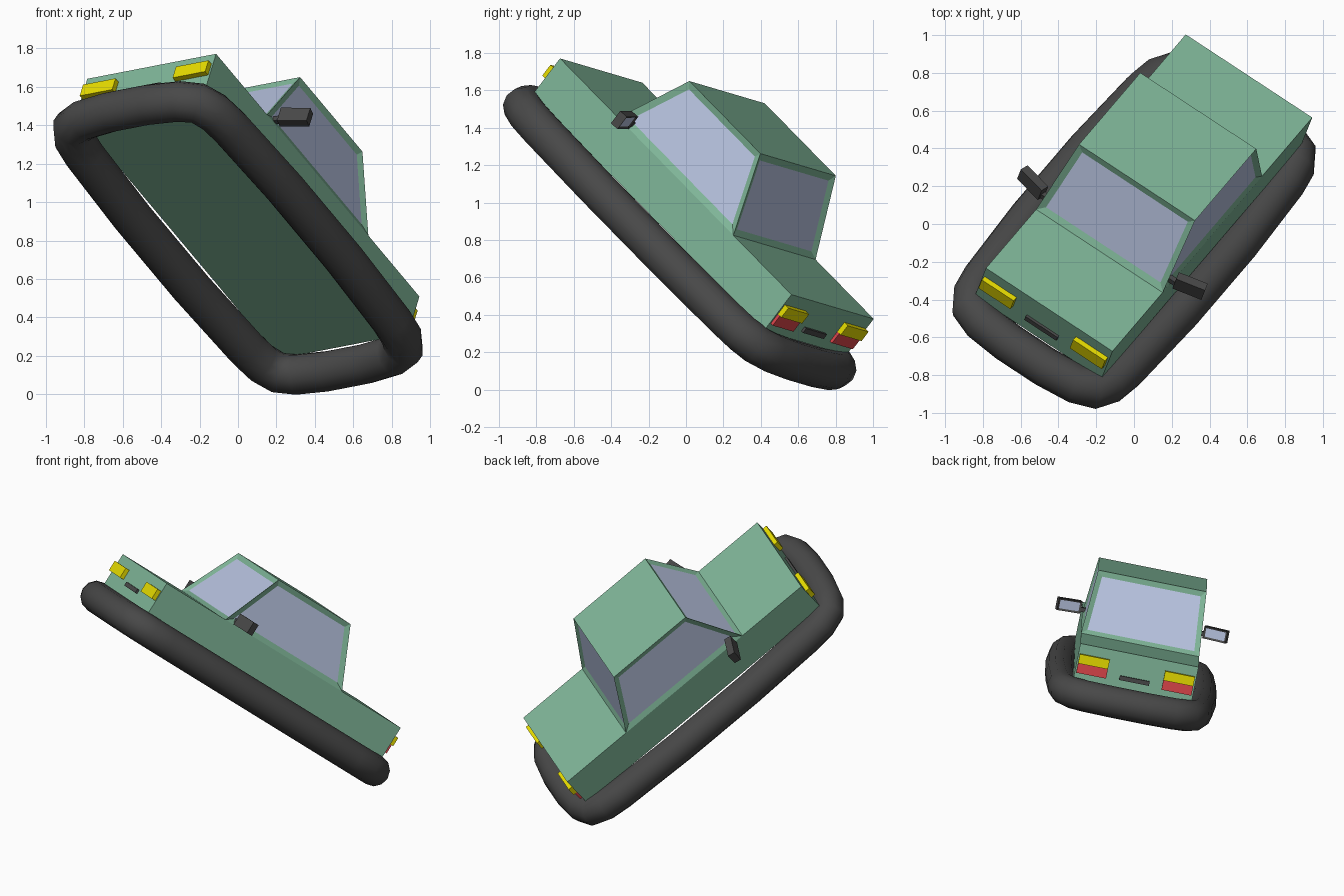
import bpy, bmesh, math
from mathutils import Matrix, Vector

if "Cube" in bpy.data.objects:
    bpy.data.objects.remove(bpy.data.objects["Cube"])

# Tilted frame of the whole vehicle: X = its right, Y = its rear, Z = its up
X = Vector((0.825, -0.542, 0.16)).normalized()
Y = Vector((0.519, 0.597, -0.612))
Y = (Y - X * Y.dot(X)).normalized()
Z = X.cross(Y)
FRAME = Matrix.Translation((0.08, 0.165, 1.075)) @ Matrix((X, Y, Z)).transposed().to_4x4()


def material(name, rgb):
    m = bpy.data.materials.new(name)
    m.diffuse_color = (*rgb, 1)
    m.use_nodes = True
    m.node_tree.nodes["Principled BSDF"].inputs["Base Color"].default_value = m.diffuse_color
    return m


GREEN = material("green_paint", (0.21, 0.46, 0.31))
GLASS = material("glass", (0.48, 0.55, 0.75))
RUBBER = material("rubber", (0.065, 0.065, 0.065))
YELLOW = material("yellow_lens", (0.8, 0.72, 0.0))
RED = material("red_lens", (0.72, 0.06, 0.07))


def finish(name, bm, mats, local=Matrix()):
    me = bpy.data.meshes.new(name)
    bmesh.ops.recalc_face_normals(bm, faces=bm.faces)
    bm.to_mesh(me)
    bm.free()
    for m in mats:
        me.materials.append(m)
    ob = bpy.data.objects.new(name, me)
    bpy.context.collection.objects.link(ob)
    ob.matrix_world = FRAME @ local
    return ob


def cube(size, center=(0, 0, 0)):
    bm = bmesh.new()
    bmesh.ops.create_cube(bm, size=1)
    bmesh.ops.scale(bm, vec=size, verts=bm.verts)
    bmesh.ops.translate(bm, vec=center, verts=bm.verts)
    bm.normal_update()
    return bm


def glaze(bm, faces, border, depth):
    """Inset faces into recessed panes using material slot 1."""
    bmesh.ops.inset_individual(bm, faces=faces, thickness=border, depth=-depth,
                               use_even_offset=True)
    for f in faces:
        f.material_index = 1


# Hull
finish("hull", cube((0.812, 2.06, 0.25), (0, 0, -0.125)), [GREEN])

# Cabin: tapered box with four recessed windows
bm = cube((0.812, 1.025, 0.416), (0, 0, 0.208))
for v in bm.verts:
    if v.co.z > 0.1:
        v.co.x *= 0.372 / 0.406
        v.co.y *= 0.316 / 0.5125
bm.normal_update()
glaze(bm, [f for f in bm.faces if abs(f.normal.z) < 0.9], 0.036, 0.014)
bmesh.ops.delete(bm, geom=[f for f in bm.faces if f.normal.z < -0.9], context='FACES_ONLY')
finish("cabin", bm, [GREEN, GLASS])

# Inflated ring around the bottom: quarter outline mirrored into a closed path
quarter = [(0.48, 0.3), (0.458, 0.82), (0.44, 0.95), (0.395, 1.04), (0.3, 1.08), (0.12, 1.1)]
half = quarter + [(-x, y) for x, y in reversed(quarter)]
loop = half + [(-x, -y) for x, y in half]
cu = bpy.data.curves.new("float_ring", 'CURVE')
cu.dimensions = '3D'
cu.bevel_depth = 0.107
cu.bevel_resolution = 4
sp = cu.splines.new('POLY')
sp.points.add(len(loop) - 1)
for p, (x, y) in zip(sp.points, loop):
    p.co = (x, y, -0.338, 1)
sp.use_cyclic_u = True
cu.materials.append(RUBBER)
ring = bpy.data.objects.new("float_ring", cu)
bpy.context.collection.objects.link(ring)
ring.matrix_world = FRAME
bpy.context.view_layer.objects.active = ring
ring.select_set(True)
bpy.ops.object.convert(target='MESH')
bpy.ops.object.shade_smooth_by_angle(angle=math.radians(50))

# Lamps and mirrors, once per side
for side, s in (("right", 1), ("left", -1)):
    x = s * 0.293
    finish(side + "_headlight", cube((0.205, 0.05, 0.075), (x, -1.035, -0.103)), [YELLOW])
    finish(side + "_upper_tail_light", cube((0.205, 0.05, 0.064), (x, 1.035, -0.1)), [YELLOW])
    finish(side + "_lower_tail_light", cube((0.205, 0.035, 0.066), (x, 1.03, -0.165)), [RED])

    turn = Matrix.Translation((s * 0.505, -0.41, 0.045)) @ Matrix.Rotation(s * math.radians(15), 4, 'Z')
    bm = cube((0.165, 0.05, 0.085))
    glaze(bm, [f for f in bm.faces if f.normal.y > 0.9], 0.013, 0.008)
    finish(side + "_mirror", bm, [RUBBER, GLASS], turn)
    finish(side + "_mirror_arm", cube((0.07, 0.03, 0.03), (s * 0.415, -0.43, 0.03)), [RUBBER])

# Small dark slots on the nose and tail
finish("front_grille", cube((0.205, 0.03, 0.03), (0, -1.03, -0.155)), [RUBBER])
finish("rear_plate", cube((0.205, 0.03, 0.03), (0, 1.03, -0.175)), [RUBBER])
